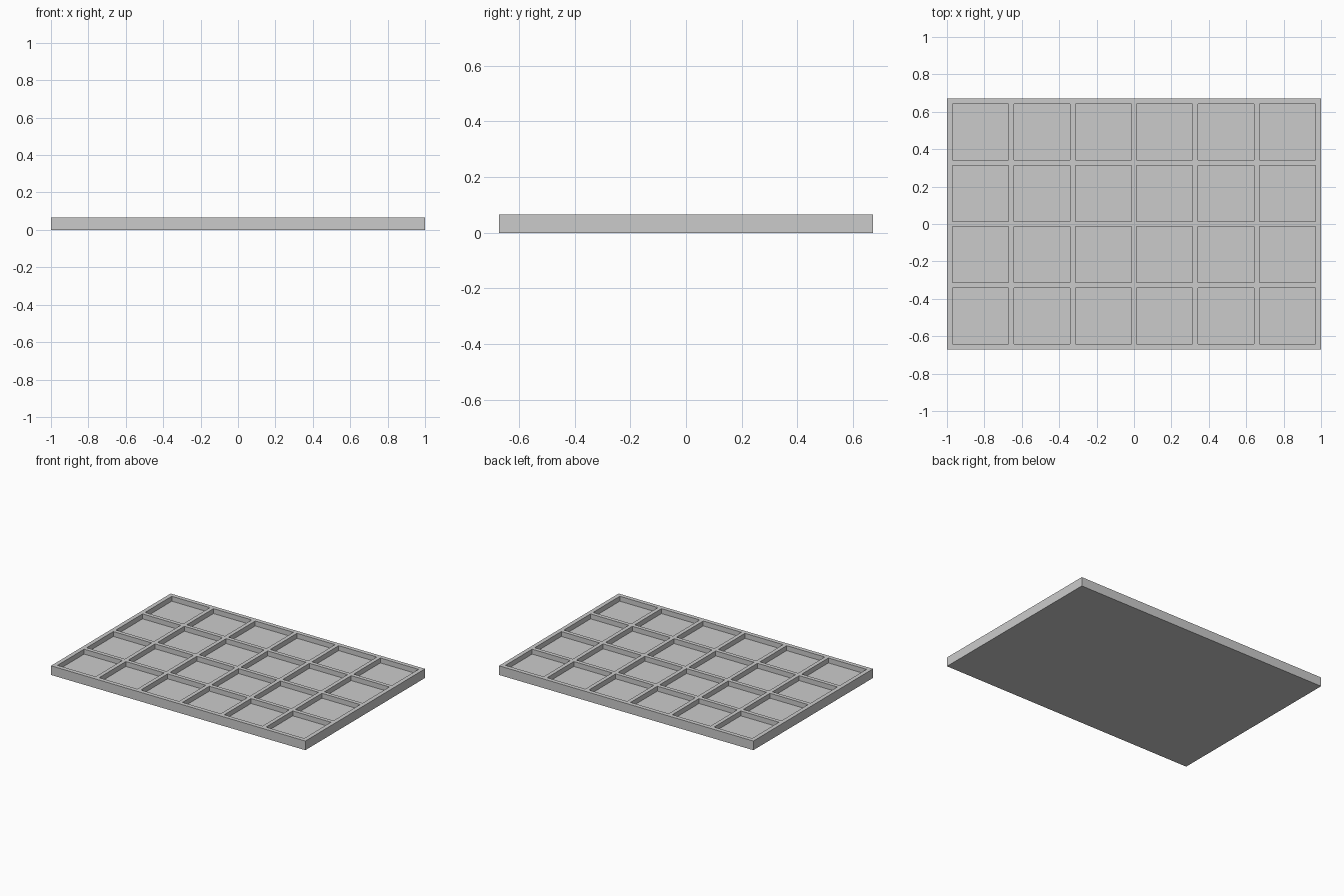
import bpy
import bmesh

WIDTH, DEPTH, HEIGHT = 2.0, 1.344, 0.065
COLS, ROWS = 6, 4
PITCH, POCKET, FLOOR = 0.328, 0.3, 0.03

default = bpy.data.objects.get("Cube")
if default:
    bpy.data.objects.remove(default)

# Single grey plastic
grey = bpy.data.materials.new("light_grey")
grey.use_nodes = True
colour = (0.6, 0.6, 0.6, 1.0)
grey.diffuse_color = colour
grey.node_tree.nodes["Principled BSDF"].inputs["Base Color"].default_value = colour


def grid_lines(half, count):
    """Outer edges plus both sides of every pocket along one axis."""
    lines = [-half]
    for i in range(count):
        centre = (i - (count - 1) / 2) * PITCH
        lines += [centre - POCKET / 2, centre + POCKET / 2]
    return lines + [half]


# Rim and dividers as a flat grid; odd cells are the pockets
xs = grid_lines(WIDTH / 2, COLS)
ys = grid_lines(DEPTH / 2, ROWS)
bm = bmesh.new()
verts = [[bm.verts.new((x, y, HEIGHT)) for x in xs] for y in ys]
pockets = []
for j in range(len(ys) - 1):
    for i in range(len(xs) - 1):
        face = bm.faces.new((verts[j][i], verts[j][i + 1],
                             verts[j + 1][i + 1], verts[j + 1][i]))
        if i % 2 and j % 2:
            pockets.append(face)

# Outer walls and underside
border = [e for e in bm.edges if e.is_boundary]
skirt = bmesh.ops.extrude_edge_only(bm, edges=border)["geom"]
for v in skirt:
    if isinstance(v, bmesh.types.BMVert):
        v.co.z = 0
bmesh.ops.holes_fill(bm, edges=[e for e in bm.edges if e.is_boundary], sides=0)

# Sunken square pockets
for face in pockets:
    floor = bmesh.ops.extrude_discrete_faces(bm, faces=[face])["faces"][0]
    rim = [l.edge for l in floor.loops]
    for v in floor.verts:
        v.co.z = FLOOR
# Join each pocket floor to its opening with four walls
bm.edges.ensure_lookup_table()
bmesh.ops.remove_doubles(bm, verts=bm.verts, dist=0.0001)
bmesh.ops.recalc_face_normals(bm, faces=bm.faces)

mesh = bpy.data.meshes.new("compartment_tray")
bm.to_mesh(mesh)
bm.free()
mesh.materials.append(grey)
tray = bpy.data.objects.new("compartment_tray", mesh)
bpy.context.collection.objects.link(tray)
